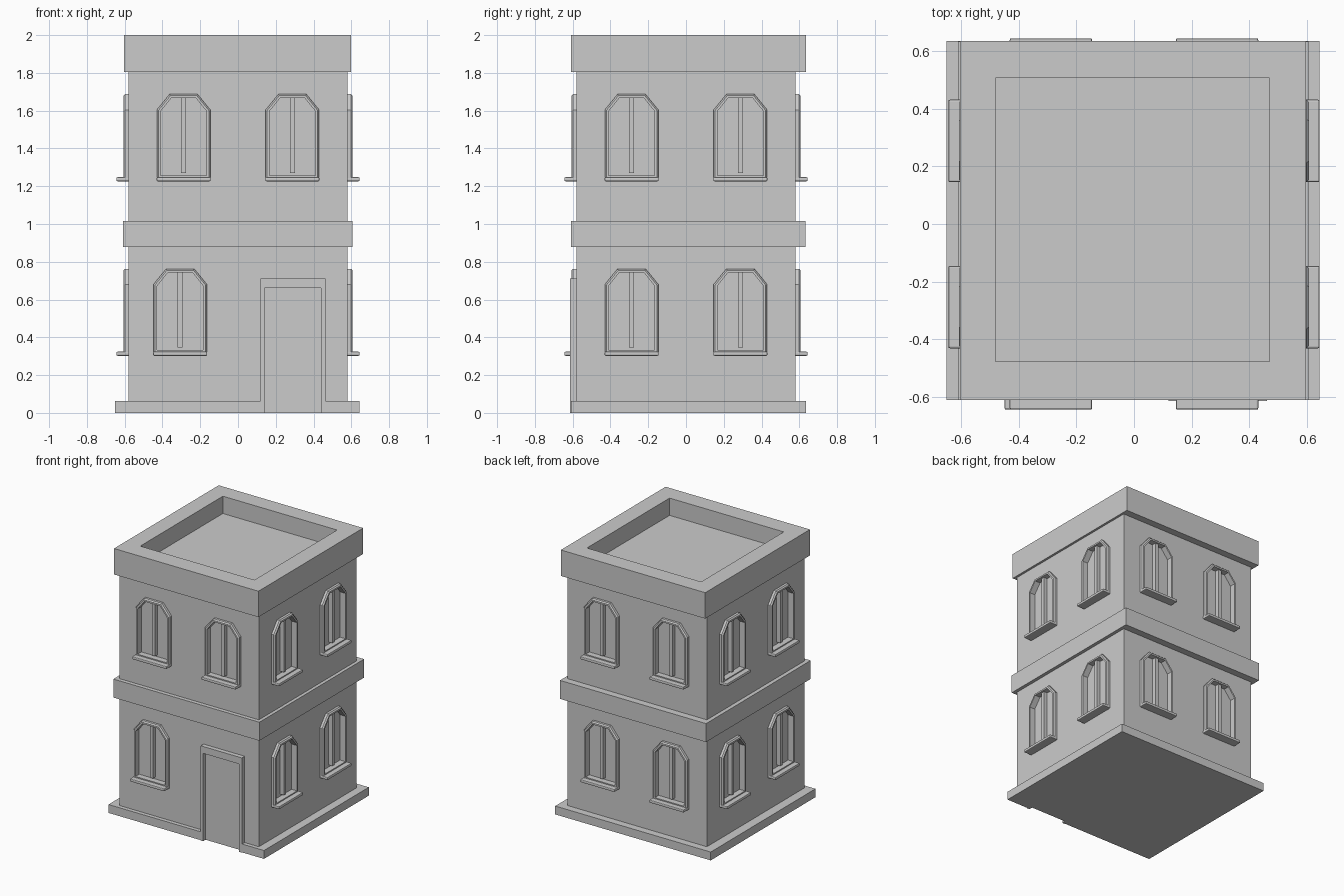
import bpy, bmesh
from math import radians
from mathutils import Matrix, Vector

if "Cube" in bpy.data.objects:
    bpy.data.objects.remove(bpy.data.objects["Cube"])

WALL = 0.58


def skin(name, loops, cyclic=False):
    """Bridge equal-length point loops; cap the ends unless cyclic."""
    bm = bmesh.new()
    rings = [[bm.verts.new(p) for p in loop] for loop in loops]
    pairs = list(zip(rings, rings[1:]))
    if cyclic:
        pairs.append((rings[-1], rings[0]))
    for a, b in pairs:
        for i in range(len(a)):
            j = (i + 1) % len(a)
            bm.faces.new((a[i], a[j], b[j], b[i]))
    if not cyclic:
        bm.faces.new(rings[0])
        bm.faces.new(rings[-1])
    bmesh.ops.recalc_face_normals(bm, faces=bm.faces)
    me = bpy.data.meshes.new(name)
    bm.to_mesh(me)
    bm.free()
    return me


def add(name, mesh, matrix=None):
    ob = bpy.data.objects.new(name, mesh)
    bpy.context.collection.objects.link(ob)
    if matrix is not None:
        ob.matrix_world = matrix
    return ob


def rect(x0, x1, y0, y1, z):
    return [(x0, y0, z), (x1, y0, z), (x1, y1, z), (x0, y1, z)]


def box(name, x0, x1, y0, y1, z0, z1):
    return skin(name, [rect(x0, x1, y0, y1, z0), rect(x0, x1, y0, y1, z1)])


def soften(ob, width):
    mod = ob.modifiers.new("soft_edges", 'BEVEL')
    mod.width = width
    mod.segments = 2
    return ob


def arch(inset, y):
    """Window outline with clipped top corners, shrunk by inset."""
    w, flat = 0.142 - inset, 0.074 - 0.45 * inset
    low, shoulder, top = 0.01 + inset, 0.378 - 0.38 * inset, 0.461 - inset
    return [(-w, y, low), (w, y, low), (w, y, shoulder),
            (flat, y, top), (-flat, y, top), (-w, y, shoulder)]


# Main walls
walls = add("walls", box("walls", -WALL, WALL, -WALL, WALL, 0.0, 1.83))

# Plinth with a gap for the door
plan = [(-0.65, -0.61), (0.14, -0.61), (0.14, -0.57), (0.44, -0.57),
        (0.44, -0.61), (0.643, -0.61), (0.643, 0.635), (-0.65, 0.635)]
add("plinth", skin("plinth", [[(x, y, z) for x, y in plan] for z in (0.0, 0.063)]))

# Band between the floors
add("floor_band", box("floor_band", -0.61, 0.605, -0.61, 0.633, 0.878, 1.017))

# Parapet with sunken roof
add("parapet_roof", skin("parapet_roof", [
    rect(-0.604, 0.597, -0.61, 0.634, 1.805),
    rect(-0.604, 0.597, -0.61, 0.634, 2.0),
    rect(-0.48, 0.47, -0.476, 0.506, 2.0),
    rect(-0.48, 0.47, -0.476, 0.506, 1.87)]))

# Door frame as one arch-shaped profile, and door leaf
jamb = [(0.12, 0.0), (0.14, 0.0), (0.14, 0.66), (0.44, 0.66),
        (0.44, 0.0), (0.462, 0.0), (0.462, 0.712), (0.12, 0.712)]
add("door_frame", skin("door_frame", [[(x, y, z) for x, z in jamb]
                                      for y in (-0.614, -0.57)]))
add("door_leaf", box("door_leaf", 0.14, 0.44, -0.585, -0.56, 0.0, 0.66))

# Shared window part meshes: x along the wall, -y outward
frame_mesh = skin("window_frame", [
    arch(0.0, 0.02), arch(0.0, -0.018), arch(0.008, -0.027),
    arch(0.02, -0.027), arch(0.02, 0.02)], cyclic=True)
mullion_mesh = box("window_mullion", -0.013, 0.013, -0.012, 0.03, 0.045, 0.443)
sill_mesh = box("window_sill", -0.143, 0.143, -0.064, 0.01, 0.0, 0.022)
recess_mesh = skin("window_recess", [arch(0.01, -0.05), arch(0.01, 0.018)])

# Window placements: two per floor on each side, door replaces one
for side, angle in (("front", 0), ("right", 90), ("back", 180), ("left", 270)):
    turn = Matrix.Rotation(radians(angle), 4, 'Z')
    for floor, z in (("lower", 0.302), ("upper", 1.226)):
        for x in (-0.288, 0.288):
            if side == "front" and floor == "lower":
                if x > 0:
                    continue
                x = -0.306
            place = turn @ Matrix.Translation(Vector((x, -WALL, z)))
            tag = f"{side}_{floor}_{'a' if x < 0 else 'b'}"
            add("window_frame_" + tag, frame_mesh, place)
            add("window_mullion_" + tag, mullion_mesh, place)
            soften(add("window_sill_" + tag, sill_mesh, place), 0.006)
            cutter = add("window_cutter_" + tag, recess_mesh, place)
            cutter.hide_render = True
            cutter.hide_viewport = True
            cut = walls.modifiers.new("recess_" + tag, 'BOOLEAN')
            cut.operation = 'DIFFERENCE'
            cut.solver = 'EXACT'
            cut.object = cutter
